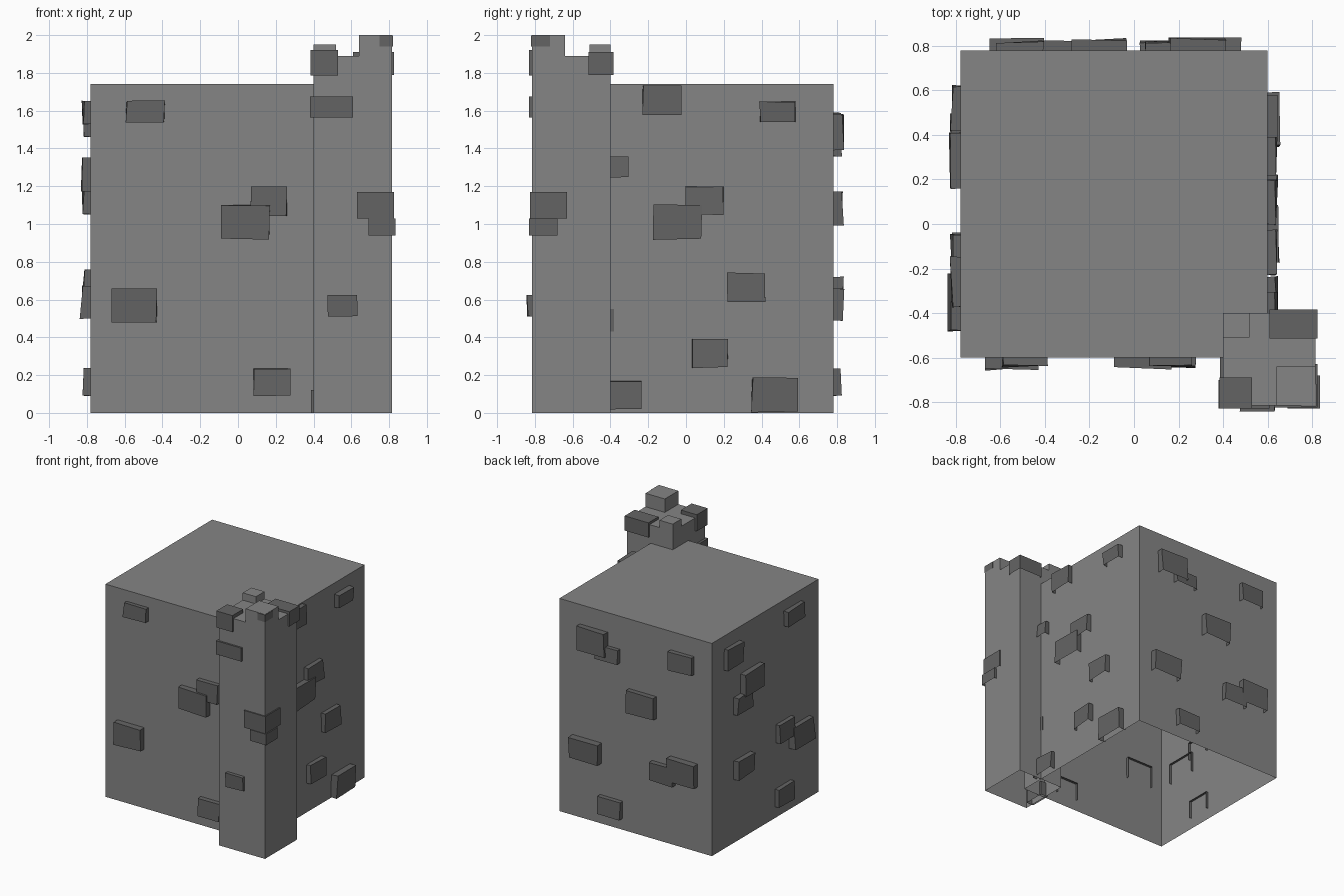
import bpy
import bmesh
import random
from mathutils import Vector

random.seed(4)
cube = bpy.data.objects.get("Cube")
if cube:
    bpy.data.objects.remove(cube, do_unlink=True)


def make_material(name, value):
    mat = bpy.data.materials.new(name)
    mat.use_nodes = True
    colour = (value, value, value, 1)
    mat.diffuse_color = colour
    mat.node_tree.nodes["Principled BSDF"].inputs["Base Color"].default_value = colour
    return mat


stone = make_material("light stone", 0.235)
dark_stone = make_material("dark stone", 0.127)


def finish(name, bm, mat):
    mesh = bpy.data.meshes.new(name)
    bm.to_mesh(mesh)
    bm.free()
    mesh.materials.append(mat)
    obj = bpy.data.objects.new(name, mesh)
    bpy.context.collection.objects.link(obj)
    return obj


def add_block(bm, low, high, open_dirs=()):
    """Box between two corners, without the faces that look along open_dirs."""
    low, high = Vector(low), Vector(high)
    verts = bmesh.ops.create_cube(bm, size=1)["verts"]
    for v in verts:
        v.co = (low + high) / 2 + v.co * (high - low)
    faces = {f for v in verts for f in v.link_faces}
    for f in faces:
        f.normal_update()
    gone = [f for f in faces if any(f.normal.dot(Vector(d)) > 0.9 for d in open_dirs)]
    bmesh.ops.delete(bm, geom=gone, context="FACES")
    return [v for v in verts if v.is_valid]


DOWN = (0, 0, -1)


def block(name, low, high, mat):
    bm = bmesh.new()
    add_block(bm, low, high, [DOWN])
    return finish(name, bm, mat)


def wall_bricks(name, axis, sign, plane, bricks, thickness=0.04):
    """Slightly crooked bricks on a wall; each is (start, end, bottom, top)."""
    normal = Vector((0, 0, 0))
    normal[axis] = sign
    along = 1 - axis
    bm = bmesh.new()
    for start, end, bottom, top in bricks:
        depth = thickness * (1.25 if end - start > 0.23 else 1)
        low, high = Vector((0, 0, bottom)), Vector((0, 0, top))
        low[along], high[along] = start, end
        ends = sorted((plane - sign * 0.02, plane + sign * depth))
        low[axis], high[axis] = ends
        for v in add_block(bm, low, high, [DOWN, -normal]):
            if (v.co[axis] - plane) * sign > 0:
                v.co[axis] += random.uniform(-0.2, 0.2) * depth
                v.co[along] += random.uniform(-0.006, 0.006)
                v.co.z += random.uniform(-0.004, 0.004)
    return finish(name, bm, dark_stone)


# Main keep and corner tower, both open underneath
block("keep", (-0.78, -0.6, 0), (0.6, 0.78, 1.74), stone)
block("corner_tower", (0.4, -0.815, 0), (0.815, -0.4, 1.89), stone)

# Raised corners on the tower top
block("tall_merlon", (0.64, -0.815, 1.89), (0.815, -0.64, 2), stone)
block("back_merlon", (0.4, -0.51, 1.89), (0.52, -0.4, 1.95), stone)

# Bricks wrapped round the tower corners
corner_bricks = {
    "crown_brick_front": ((0.385, -0.83, 1.785), (0.53, -0.69, 1.92)),
    "crown_brick_back": ((0.61, -0.515, 1.79), (0.825, -0.385, 1.91)),
    "merlon_brick": ((0.75, -0.82, 1.94), (0.82, -0.72, 1.998)),
    "upper_corner_brick": ((0.63, -0.825, 1.03), (0.825, -0.63, 1.17)),
    "lower_corner_brick": ((0.69, -0.83, 0.94), (0.835, -0.68, 1.03)),
    "tower_left_brick": ((0.38, -0.83, 1.565), (0.61, -0.7, 1.675)),
    "tower_foot_brick": ((0.387, -0.75, 0), (0.45, -0.58, 0.12)),
    "tower_back_brick": ((0.48, -0.45, 0.43), (0.605, -0.38, 0.55)),
}
for name, (low, high) in corner_bricks.items():
    block(name, low, high, dark_stone)

# Bricks standing out from the flat walls
wall_bricks("tower_front_bricks", 1, -1, -0.815, [(0.48, 0.63, 0.51, 0.625)], 0.025)
wall_bricks("front_bricks", 1, -1, -0.6, [
    (-0.59, -0.39, 1.54, 1.65), (0.07, 0.26, 1.04, 1.2), (-0.09, 0.165, 0.92, 1.1),
    (-0.67, -0.43, 0.48, 0.66), (0.08, 0.28, 0.09, 0.235)])
wall_bricks("left_bricks", 0, 1, 0.6, [
    (-0.23, -0.03, 1.58, 1.73), (0.39, 0.58, 1.54, 1.65), (0, 0.2, 1.05, 1.2),
    (-0.17, 0.08, 0.92, 1.1), (0.22, 0.42, 0.59, 0.74), (0.03, 0.22, 0.24, 0.39),
    (0.35, 0.59, 0.005, 0.185), (-0.45, -0.24, 0.02, 0.17), (-0.5, -0.31, 1.25, 1.36)])
wall_bricks("back_bricks", 1, 1, 0.78, [
    (0.16, 0.41, 1.39, 1.58), (0.05, 0.25, 1.36, 1.47), (-0.62, -0.41, 1.44, 1.59),
    (-0.28, -0.03, 0.99, 1.17), (0.22, 0.48, 0.49, 0.66), (-0.65, -0.41, 0.53, 0.72),
    (-0.45, -0.24, 0.49, 0.64), (0.03, 0.23, 0.09, 0.235)])
wall_bricks("right_bricks", 0, -1, -0.78, [
    (-0.37, -0.15, 1.53, 1.65), (0.42, 0.62, 1.46, 1.63), (0.16, 0.41, 1.17, 1.35),
    (0.3, 0.5, 1.05, 1.19), (-0.25, -0.05, 0.61, 0.76), (-0.48, -0.22, 0.5, 0.67),
    (0.28, 0.5, 0.52, 0.67), (-0.24, -0.04, 0.09, 0.235)])
